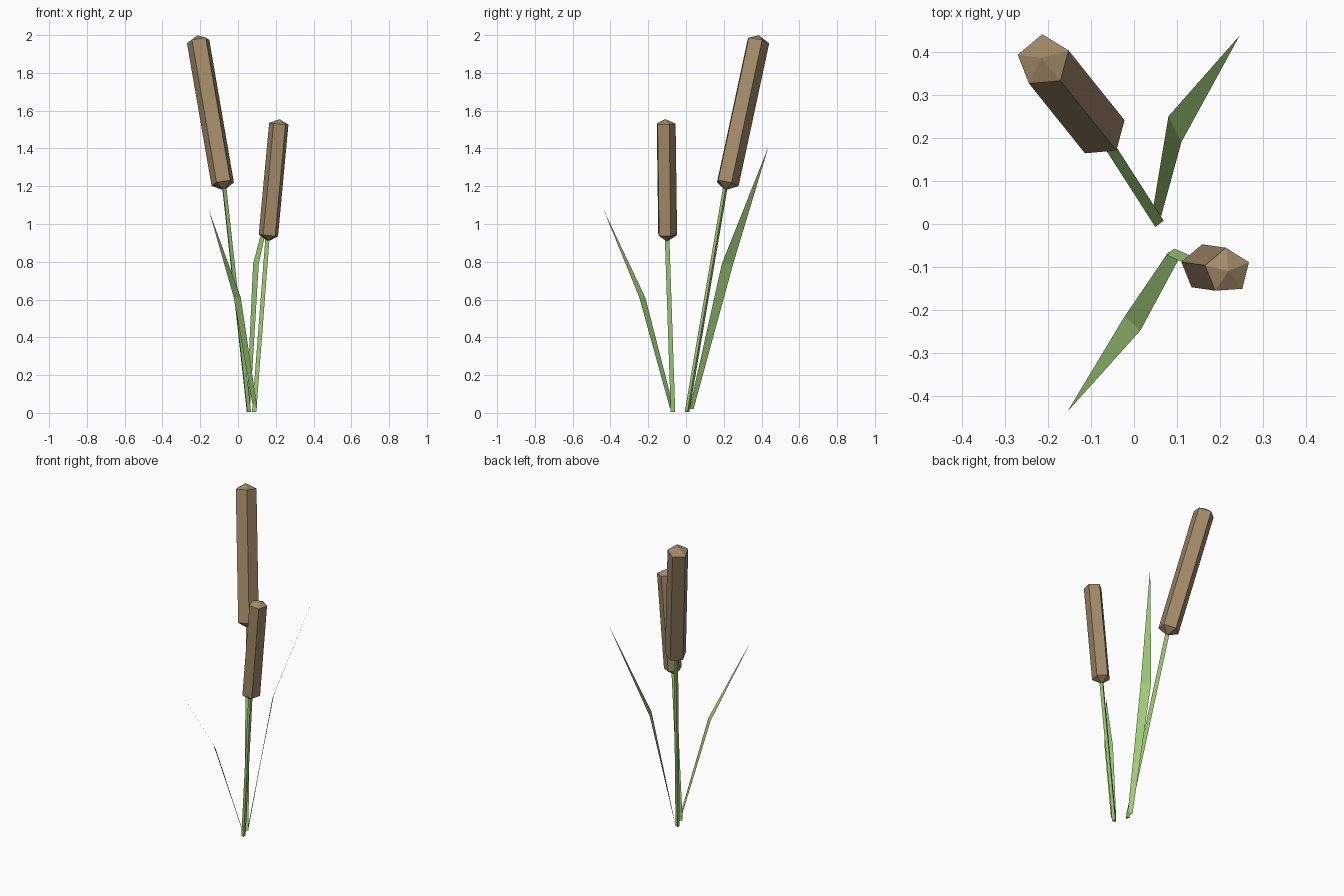
import bpy, math
from mathutils import Vector

if "Cube" in bpy.data.objects:
    bpy.data.objects.remove(bpy.data.objects["Cube"])


def material(name, rgb):
    m = bpy.data.materials.new(name)
    m.diffuse_color = (*rgb, 1)
    m.use_nodes = True
    m.node_tree.nodes["Principled BSDF"].inputs["Base Color"].default_value = m.diffuse_color
    return m


GREEN = material("reed green", (0.356, 0.617, 0.191))
BROWN = material("seed brown", (0.36, 0.254, 0.138))


def add_mesh(name, verts, faces, mat):
    me = bpy.data.meshes.new(name)
    me.from_pydata([tuple(v) for v in verts], [], faces)
    me.materials.append(mat)
    ob = bpy.data.objects.new(name, me)
    bpy.context.collection.objects.link(ob)
    return ob


def ring(center, axis, radius, sides, start):
    """Regular polygon of points, square to the axis."""
    q = Vector((0, 0, 1)).rotation_difference(axis)
    angles = [math.radians(start + 360 * i / sides) for i in range(sides)]
    return [center + q @ Vector((radius * math.cos(a), radius * math.sin(a), 0)) for a in angles]


def sides_between(n):
    return [(i, (i + 1) % n, n + (i + 1) % n, n + i) for i in range(n)]


# five-sided seed head with a shallow point at each end
def seed_head(name, low, high, radius, tip_low, tip_high):
    low, high = Vector(low), Vector(high)
    axis = (high - low).normalized()
    n = 5
    verts = ring(low, axis, radius, n, 22) + ring(high, axis, radius, n, 22)
    verts += [low - axis * tip_low, high + axis * tip_high]
    faces = sides_between(n)
    for i in range(n):
        j = (i + 1) % n
        faces += [(j, i, 2 * n), (n + i, n + j, 2 * n + 1)]
    add_mesh(name, verts, faces, BROWN)


# thin three-sided stem
def stem(name, low, high, radius, start):
    low, high = Vector(low), Vector(high)
    up = Vector((0, 0, 1))
    verts = ring(low, up, radius, 3, start) + ring(high, up, radius, 3, start)
    add_mesh(name, verts, sides_between(3) + [(2, 1, 0), (3, 4, 5)], GREEN)


# flat leaf blade, bent once and drawn out to a point
def leaf(name, base_a, base_b, mid_a, mid_b, tip):
    add_mesh(name, [base_a, base_b, mid_b, mid_a, tip], [(0, 1, 2, 3), (3, 2, 4)], GREEN)


stem("tall_stem", (0.055, 0.006, 0.005), (-0.076, 0.21, 1.20), 0.014, 7)
seed_head("tall_seed_head", (-0.08, 0.217, 1.215), (-0.21, 0.379, 1.97), 0.063, 0.038, 0.03)

stem("short_stem", (0.088, -0.07, 0.005), (0.159, -0.101, 0.93), 0.014, 187)
seed_head("short_seed_head", (0.162, -0.101, 0.94), (0.217, -0.109, 1.53), 0.054, 0.033, 0.025)

leaf("back_leaf", (0.045, 0.04, 0.02), (0.063, 0.018, 0.02),
     (0.08, 0.25, 0.79), (0.11, 0.19, 0.79), (0.245, 0.437, 1.41))
leaf("front_leaf", (0.08, -0.065, 0.025), (0.102, -0.085, 0.025),
     (-0.022, -0.215, 0.61), (0.015, -0.247, 0.61), (-0.155, -0.436, 1.075))
